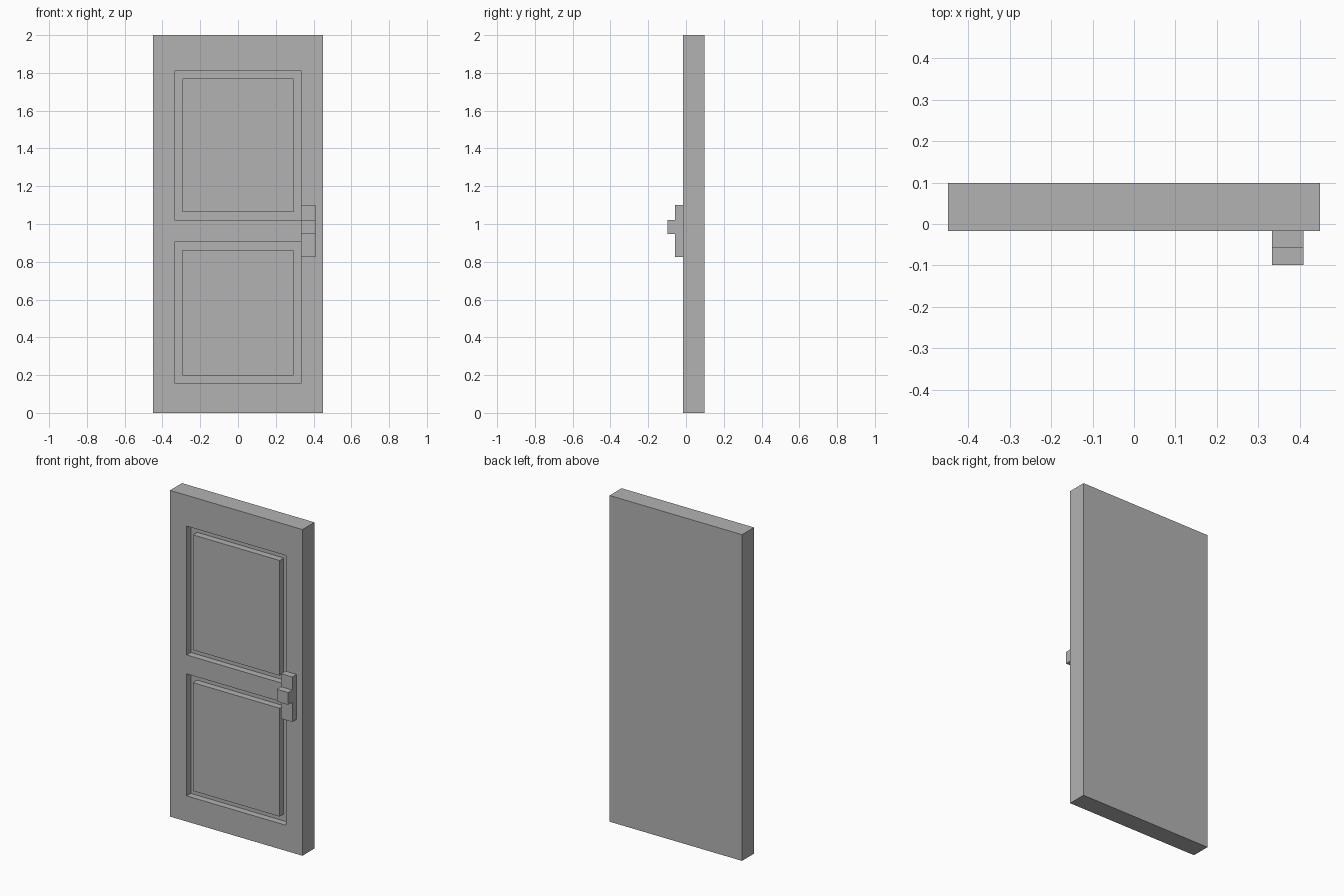
import bpy
import bmesh
from mathutils import Matrix, Vector

if "Cube" in bpy.data.objects:
    bpy.data.objects.remove(bpy.data.objects["Cube"], do_unlink=True)

# One plain grey for everything
grey = bpy.data.materials.new("plain_grey")
grey.use_nodes = True
colour = (0.45, 0.45, 0.45, 1)
grey.diffuse_color = colour
grey.node_tree.nodes["Principled BSDF"].inputs["Base Color"].default_value = colour

FRONT = -0.017      # front surface of the door
PANEL_X = 0.336     # half width of the panel recess
PANELS = [(0.157, 0.905), (1.021, 1.811)]   # bottom and top of each recess
GROOVE = 0.042
DEPTH = 0.04


def add_box(bm, low, high):
    low, high = Vector(low), Vector(high)
    matrix = Matrix.Translation((low + high) / 2) @ Matrix.Diagonal((*(high - low), 1))
    bmesh.ops.create_cube(bm, size=1, matrix=matrix)


def finish(bm, name):
    bmesh.ops.recalc_face_normals(bm, faces=bm.faces[:])
    mesh = bpy.data.meshes.new(name)
    bm.to_mesh(mesh)
    bm.free()
    mesh.materials.append(grey)
    obj = bpy.data.objects.new(name, mesh)
    bpy.context.collection.objects.link(obj)
    return obj


def front_faces(bm):
    bm.normal_update()
    return [f for f in bm.faces if f.normal.y < -0.9]


# Door slab, with its front divided around the panels
bm = bmesh.new()
add_box(bm, (-0.449, FRONT, 0), (0.449, 0.099, 2))
cuts = [((x, 0, 0), (1, 0, 0)) for x in (-PANEL_X, PANEL_X)]
cuts += [((0, 0, z), (0, 0, 1)) for pair in PANELS for z in pair]
for point, normal in cuts:
    faces = front_faces(bm)
    edges = {e for f in faces for e in f.edges}
    verts = {v for f in faces for v in f.verts}
    bmesh.ops.bisect_plane(bm, geom=[*verts, *edges, *faces],
                           plane_co=point, plane_no=normal)

# Sink a groove around each panel, leaving the centre flush
panels = []
for f in front_faces(bm):
    c = f.calc_center_median()
    if abs(c.x) < PANEL_X and any(lo < c.z < hi for lo, hi in PANELS):
        panels.append(f)
rims = bmesh.ops.inset_individual(bm, faces=panels, thickness=GROOVE,
                                  use_even_offset=True)["faces"]
rims = [f for f in rims if f not in panels]
sunk = bmesh.ops.extrude_face_region(bm, geom=rims)["geom"]
bmesh.ops.translate(bm, vec=(0, DEPTH, 0),
                    verts=[g for g in sunk if isinstance(g, bmesh.types.BMVert)])
leftover = [f for f in rims if f.is_valid]
if leftover:
    bmesh.ops.delete(bm, geom=leftover, context="FACES")
finish(bm, "door_slab")

# Handle plate and square handle
for name, back, front, bottom, top in [
    ("handle_plate", FRONT, -0.058, 0.825, 1.101),
    ("handle", -0.058, -0.099, 0.946, 1.021),
]:
    bm = bmesh.new()
    add_box(bm, (0.333, front, bottom), (0.409, back, top))
    finish(bm, name)
